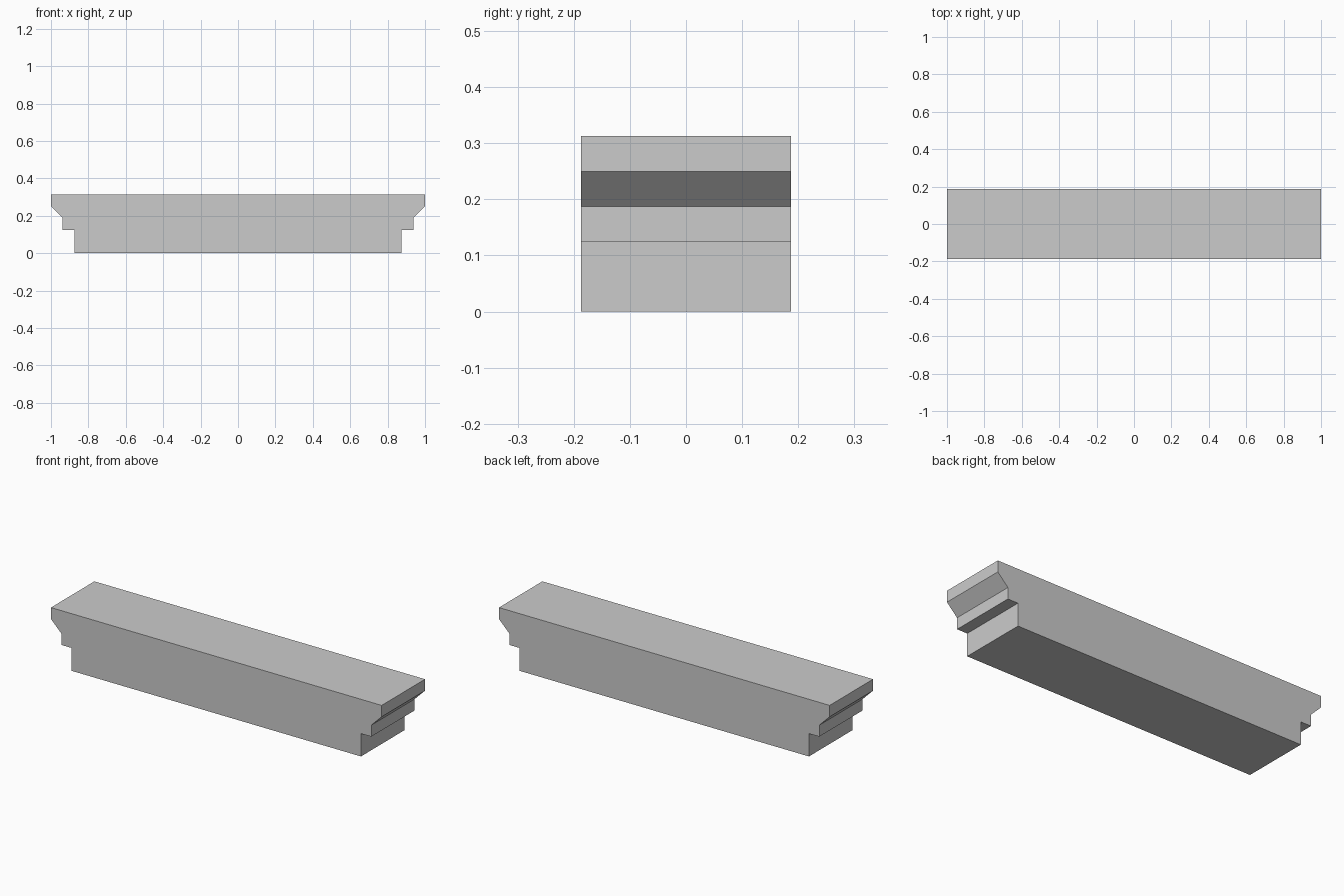
import bpy, bmesh
from mathutils import Vector

if "Cube" in bpy.data.objects:
    bpy.data.objects.remove(bpy.data.objects["Cube"])

# Right half of the stepped end profile (x, z), bottom to top
half = [(0.875, 0), (0.875, 0.125), (0.9375, 0.125),
        (0.9375, 0.1875), (1, 0.25), (1, 0.3125)]
outline = half + [(-x, z) for x, z in reversed(half)]
depth = 0.375

# Moulded beam: mirrored profile extruded from front to back
bm = bmesh.new()
front = bm.faces.new([bm.verts.new((x, -depth / 2, z)) for x, z in outline])
result = bmesh.ops.extrude_face_region(bm, geom=[front], use_keep_orig=True)
back = [v for v in result["geom"] if isinstance(v, bmesh.types.BMVert)]
bmesh.ops.translate(bm, verts=back, vec=Vector((0, depth, 0)))
bmesh.ops.recalc_face_normals(bm, faces=bm.faces[:])

mesh = bpy.data.meshes.new("moulded_beam")
bm.to_mesh(mesh)
bm.free()
beam = bpy.data.objects.new("moulded_beam", mesh)
bpy.context.collection.objects.link(beam)
